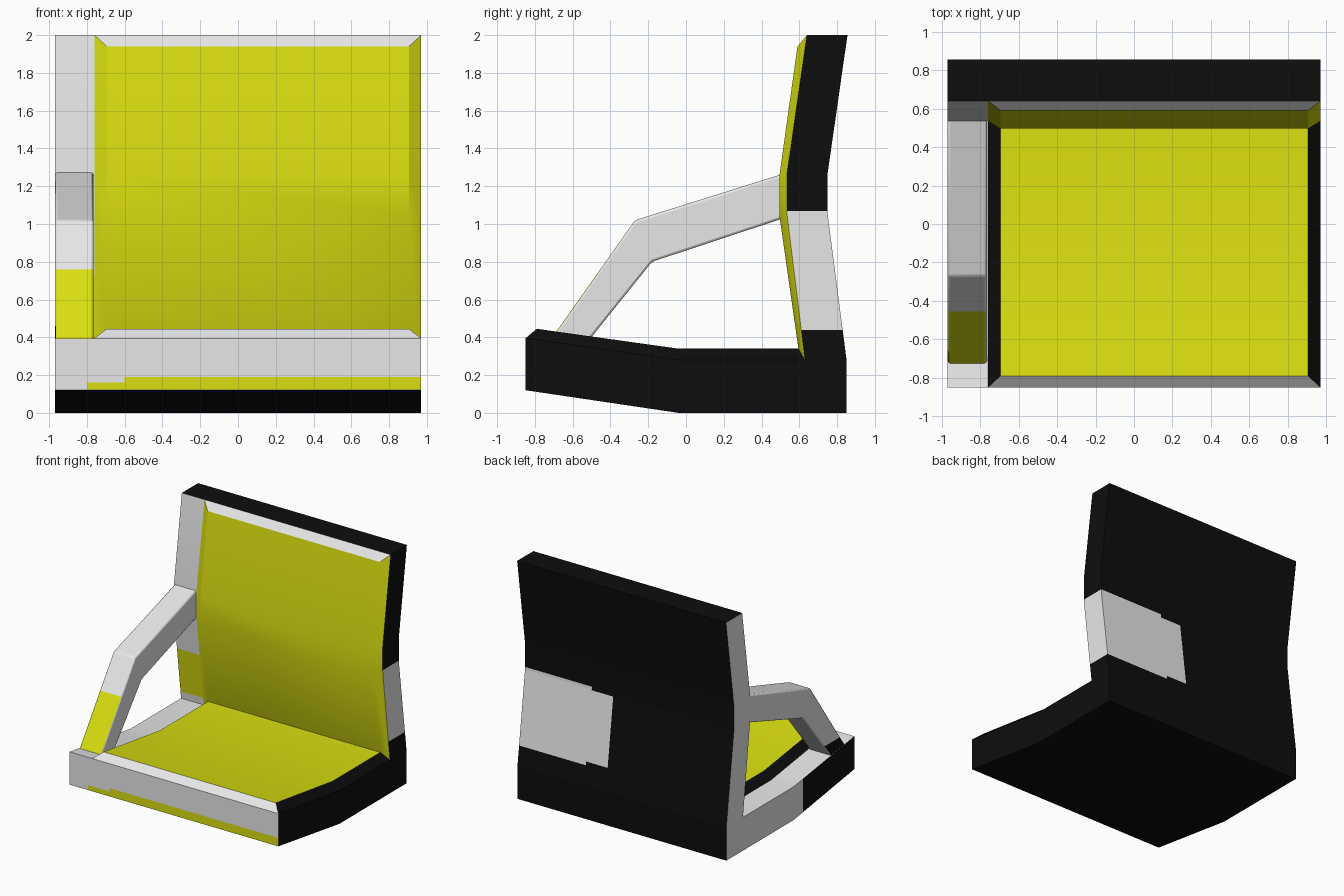
import bpy
import bmesh
from mathutils import Vector

if "Cube" in bpy.data.objects:
    bpy.data.objects.remove(bpy.data.objects["Cube"], do_unlink=True)

WHITE, BLACK, YELLOW = range(3)


def material(name, rgb):
    mat = bpy.data.materials.new(name)
    mat.use_nodes = True
    color = (*rgb, 1)
    mat.diffuse_color = color
    mat.node_tree.nodes["Principled BSDF"].inputs["Base Color"].default_value = color
    return mat


PAINTS = [
    material("white", (0.8, 0.8, 0.8)),
    material("black", (0.004, 0.004, 0.004)),
    material("yellow", (0.70, 0.74, 0.005)),
]


def strip(name, pairs, x0, x1, rule, inset=0, cuts=(), bevel=0):
    """Loft four-sided sections along (under, over) pairs of y-z points.
    The over side is narrowed by inset; cuts are (axis, value) planes for colour borders."""
    bm = bmesh.new()
    rings = []
    for under, over in pairs:
        corners = [(x0, *under), (x1, *under), (x1 - inset, *over), (x0 + inset, *over)]
        rings.append([bm.verts.new(c) for c in corners])
    for a, b in zip(rings, rings[1:]):
        for i in range(4):
            j = (i + 1) % 4
            bm.faces.new((a[i], a[j], b[j], b[i]))
    bm.faces.new(rings[0])
    bm.faces.new(rings[-1])
    for axis, value in cuts:
        normal = Vector((axis == "x", axis == "y", axis == "z"))
        bmesh.ops.bisect_plane(bm, geom=bm.verts[:] + bm.edges[:] + bm.faces[:],
                               plane_co=normal * value, plane_no=normal)
    bmesh.ops.recalc_face_normals(bm, faces=bm.faces)
    bm.normal_update()
    for f in bm.faces:
        f.material_index = rule(f.calc_center_median(), f.normal)
    mesh = bpy.data.meshes.new(name)
    bm.to_mesh(mesh)
    bm.free()
    for p in PAINTS:
        mesh.materials.append(p)
    obj = bpy.data.objects.new(name, mesh)
    bpy.context.collection.objects.link(obj)
    if bevel:
        mod = obj.modifiers.new("soft_edges", "BEVEL")
        mod.width = bevel
        mod.segments = 2
    bpy.ops.object.select_all(action="DESELECT")
    obj.select_set(True)
    bpy.context.view_layer.objects.active = obj
    bpy.ops.object.shade_smooth_by_angle()
    return obj


SIDE = 0.97        # half width
CUSHION = -0.76    # cushion edge beside the arm


# Seat base: yellow lower lip, white rim, black underside
def seat_paint(c, n):
    if n.x < -0.9:
        return WHITE if c.y > -0.165 else BLACK
    if n.y < -0.9:
        lip = (c.x > -0.6 and c.z < 0.19) or (c.x > -0.8 and c.z < 0.16)
        return YELLOW if lip else WHITE
    return WHITE if n.z > 0.5 else BLACK


strip("seat_base",
      [((-0.85, 0.12), (-0.85, 0.395)), ((-0.04, 0), (-0.04, 0.28)),
       ((0.63, 0), (0.63, 0.28)), ((0.85, 0), (0.85, 0.28))],
      -SIDE, SIDE, seat_paint,
      cuts=[("z", 0.19), ("z", 0.16), ("x", -0.6), ("x", -0.8), ("y", -0.165)])


# Back frame: black shell with a white wrap-around patch
def back_paint(c, n):
    band = 0.44 < c.z < 1.07
    if n.x > 0.9:
        return WHITE if band else BLACK
    if n.y > 0.5:
        patch = (band and c.x > 0.35) or (0.47 < c.z < 1.04 and c.x > 0.15)
        return WHITE if patch else BLACK
    if n.z > 0.9:
        return BLACK
    if n.y < -0.5 and c.x < CUSHION and 0.34 < c.z < 0.72:
        return YELLOW
    return WHITE


strip("back_frame",
      [((0.85, 0.28), (0.63, 0.28)), ((0.75, 1.05), (0.535, 1.05)),
       ((0.75, 1.27), (0.535, 1.27)), ((0.855, 2), (0.64, 2))],
      -SIDE, SIDE, back_paint,
      cuts=[("z", v) for v in (0.34, 0.44, 0.47, 0.72, 1.04, 1.07)]
      + [("x", v) for v in (CUSHION, 0.15, 0.35)])


# Raised cushions with sloped borders
def seat_cushion_paint(c, n):
    if abs(n.x) > 0.4:
        return BLACK
    return WHITE if n.y < -0.4 else YELLOW


strip("seat_cushion",
      [((-0.85, 0.395), (-0.79, 0.445)), ((-0.04, 0.28), (-0.04, 0.34)),
       ((0.63, 0.28), (0.61, 0.34))],
      CUSHION, SIDE, seat_cushion_paint, inset=0.065)

strip("back_cushion",
      [((0.63, 0.28), (0.595, 0.34)), ((0.535, 1.05), (0.495, 1.04)),
       ((0.535, 1.27), (0.495, 1.26)), ((0.64, 2), (0.59, 1.94))],
      CUSHION, SIDE, lambda c, n: WHITE if abs(n.z) > 0.4 else YELLOW, inset=0.065)


# Single bent arm with a yellow lower front
def arm_paint(c, n):
    if n.y < -0.5 and c.z < 0.76:
        return YELLOW
    return BLACK if n.x < -0.9 and c.z < 0.46 else WHITE


strip("arm",
      [((-0.55, 0.34), (-0.75, 0.34)), ((-0.18, 0.80), (-0.27, 1.02)),
       ((0.56, 1.045), (0.56, 1.28))],
      -0.968, -0.765, arm_paint, cuts=[("z", 0.46), ("z", 0.76)], bevel=0.012)
